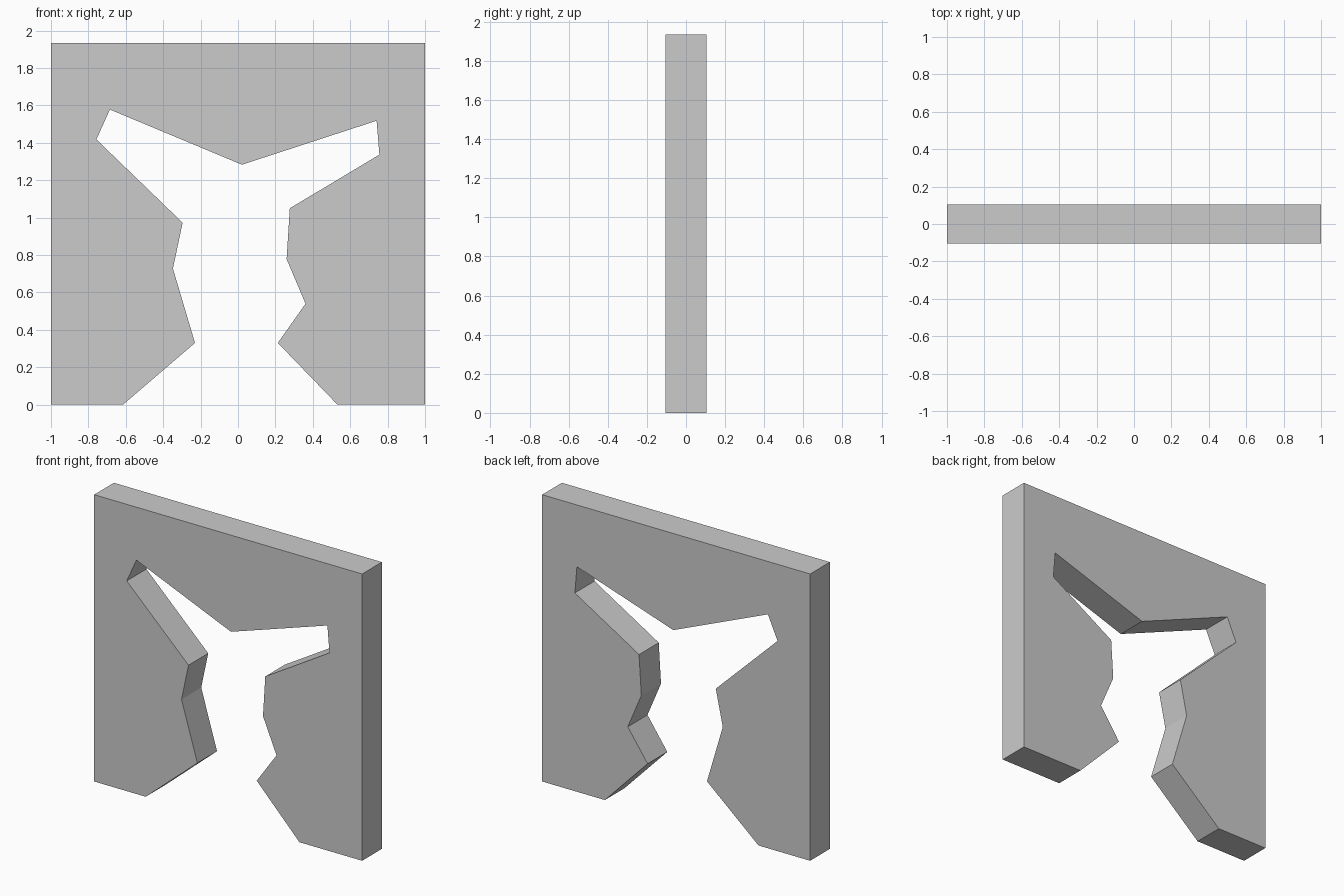
import bpy
import bmesh

if "Cube" in bpy.data.objects:
    bpy.data.objects.remove(bpy.data.objects["Cube"])

HALF_DEPTH = 0.105
HEIGHT = 1.935

# Cut-out silhouette, from the left foot round to the right foot (x, z)
opening = [
    (-0.615, 0), (-0.23, 0.33), (-0.348, 0.728), (-0.296, 0.973),
    (-0.757, 1.418), (-0.685, 1.578), (0.021, 1.283), (0.741, 1.518),
    (0.756, 1.337), (0.277, 1.05), (0.26, 0.778), (0.361, 0.54),
    (0.213, 0.33), (0.532, 0),
]
outline = [(-1, 0)] + opening + [(1, 0), (1, HEIGHT), (-1, HEIGHT)]


def extruded_panel(name, points, half_depth):
    """Extrude an x-z profile through y into a closed solid."""
    bm = bmesh.new()
    face = bm.faces.new([bm.verts.new((x, -half_depth, z)) for x, z in points])
    extruded = bmesh.ops.extrude_face_region(bm, geom=[face], use_keep_orig=True)
    moved = [v for v in extruded["geom"] if isinstance(v, bmesh.types.BMVert)]
    bmesh.ops.translate(bm, verts=moved, vec=(0, 2 * half_depth, 0))
    # Triangulate the concave front and back faces cleanly
    caps = [f for f in bm.faces if len(f.verts) > 4]
    bmesh.ops.triangulate(bm, faces=caps)
    bmesh.ops.recalc_face_normals(bm, faces=bm.faces)
    mesh = bpy.data.meshes.new(name)
    bm.to_mesh(mesh)
    bm.free()
    obj = bpy.data.objects.new(name, mesh)
    bpy.context.collection.objects.link(obj)
    return obj


# Wall panel with the cut-out opening
extruded_panel("wall_with_cutout", outline, HALF_DEPTH)
